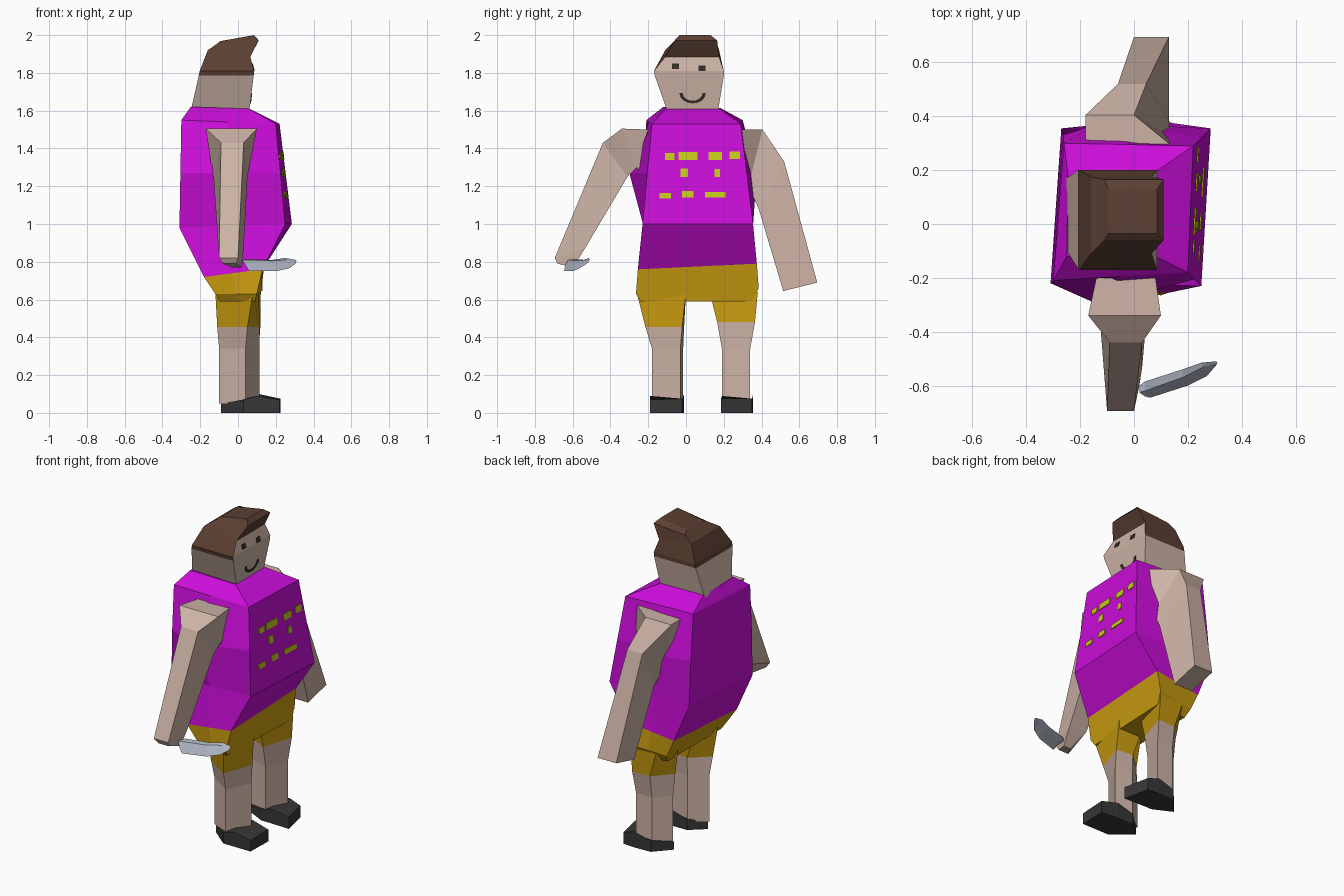
import bpy, bmesh, math
from mathutils import Vector


def mat(name, r, g, b):
    m = bpy.data.materials.new(name)
    m.diffuse_color = (r, g, b, 1)
    return m


MAGENTA = mat("magenta cloth", 0.60, 0.004, 0.70)
GOLD = mat("gold cloth", 0.60, 0.34, 0.005)
SKIN = mat("skin", 0.61, 0.45, 0.38)
HAIR = mat("brown hair", 0.105, 0.05, 0.032)
BLACK = mat("black leather", 0.038, 0.038, 0.038)
STEEL = mat("steel", 0.43, 0.46, 0.55)
YELLOW = mat("yellow print", 0.58, 0.60, 0.01)
DARK = mat("dark face paint", 0.035, 0.025, 0.02)


def loft(name, rings, mats, rule=None):
    """Skin a list of equal-sized rings of 3D points and cap both ends."""
    bm = bmesh.new()
    vs = [[bm.verts.new(p) for p in r] for r in rings]
    n = len(rings[0])
    for a, b in zip(vs, vs[1:]):
        for i in range(n):
            j = (i + 1) % n
            bm.faces.new((a[i], a[j], b[j], b[i]))
    bm.faces.new(vs[0])
    bm.faces.new(vs[-1])
    bmesh.ops.recalc_face_normals(bm, faces=bm.faces)
    if rule:
        for f in bm.faces:
            f.material_index = rule(f.calc_center_median(), f.normal)
    me = bpy.data.meshes.new(name)
    bm.to_mesh(me)
    bm.free()
    for m in mats:
        me.materials.append(m)
    ob = bpy.data.objects.new(name, me)
    bpy.context.collection.objects.link(ob)
    return ob


def flat(z, pts):
    return [(x, y, z) for x, y in pts]


def six(fm, fp, bp, bm_, sp=None, sm=None):
    """Body ring: front corners, +y side, back corners, -y side."""
    mid = lambda a, b: tuple((Vector(a) + Vector(b)) / 2)
    return [fm, fp, sp or mid(fp, bp), bp, bm_, sm or mid(bm_, fm)]


# Shirt
hem = six((.13, -.255, .76), (.14, .375, .79), (-.17, .365, .75), (-.18, -.25, .72))
loft("shirt", [
    hem,
    six((.25, -.23, 1.0), (.285, .355, 1.0), (-.27, .355, .99), (-.31, -.22, .98)),
    six((.225, -.205, 1.27), (.252, .322, 1.27), (-.265, .33, 1.27), (-.305, -.22, 1.27),
        (-.13, .375, 1.27), (-.13, -.30, 1.27)),
    six((.20, -.18, 1.53), (.22, .29, 1.53), (-.26, .30, 1.55), (-.30, -.21, 1.55)),
    six((.06, -.11, 1.61), (.06, .18, 1.61), (-.245, .18, 1.615), (-.25, -.12, 1.62)),
], [MAGENTA])

# Shorts
loft("shorts", [
    hem,
    six((.10, -.265, .63), (.125, .385, .66), (-.12, .36, .64), (-.12, -.24, .63)),
    six((.09, -.24, .59), (.115, .35, .59), (-.10, .33, .59), (-.10, -.21, .59)),
], [GOLD])

# Legs with short trouser legs on top
cloth = lambda c, n: 0 if c.z > .46 else 1
shin = [(-.10, -.09), (.04, -.18), (.115, -.03), (0, -.015)]
loft("leg_right", [
    flat(.64, [(-.12, -.15), (.08, -.262), (.11, 0), (-.06, 0)]),
    flat(.455, [(-.11, -.11), (.05, -.215), (.115, -.02), (0, -.01)]),
    flat(.34, shin), flat(.05, shin)], [GOLD, SKIN], cloth)
shin = [(-.085, .25), (.06, .19), (.11, .34), (0, .34)]
loft("leg_left", [
    flat(.64, [(-.12, .25), (.06, .125), (.12, .38), (-.05, .37)]),
    flat(.48, [(-.10, .25), (.06, .165), (.12, .365), (0, .36)]),
    flat(.34, shin), flat(.05, shin)], [GOLD, SKIN], cloth)


# Shoes: pointed heel, instep, low toe
def shoe(name, pts, tops):
    loft(name, [flat(0, pts), [(x, y, z) for (x, y), z in zip(pts, tops)]], [BLACK])


shoe("shoe_right", [(-.09, -.09), (.03, -.19), (.10, -.19), (.22, -.19), (.225, -.02),
                    (.11, -.01), (0, -.01)], [.05, .07, .09, .07, .075, .10, .07])
shoe("shoe_left", [(-.09, .25), (.03, .19), (.10, .19), (.225, .185), (.19, .35),
                   (.11, .355), (0, .35)], [.05, .07, .09, .075, .075, .10, .07])


# Arms: each ring is (outer y, z, x back, x front) and the same for the inner edge
def arm(name, rows):
    rings = []
    for oy, oz, oa, ob, iy, iz, ia, ib in rows:
        rings.append([(oa, oy, oz), (ob, oy, oz), (ib, iy, iz), (ia, iy, iz)])
    loft(name, rings, [SKIN])


arm("arm_right", [
    (-.20, 1.50, -.14, .08, -.20, 1.22, -.13, .05),
    (-.34, 1.505, -.17, .10, -.26, 1.30, -.14, .06),
    (-.44, 1.43, -.09, .03, -.31, 1.25, -.13, .05),
    (-.695, .82, -.10, .00, -.535, .87, -.09, .03),
    (-.68, .79, -.08, -.01, -.60, .77, -.03, .02)])
arm("arm_left", [
    (.25, 1.50, -.18, .19, .25, 1.20, -.12, .14),
    (.405, 1.50, -.18, .00, .33, 1.20, -.10, .13),
    (.52, 1.33, -.06, .045, .385, 1.08, -.05, .13),
    (.695, .69, .00, .13, .515, .645, .00, .13)])

# Knife blade held in the right hand: spine pair and cutting edge
loft("knife_blade", [
    [(.02, -.60, .805), (.02, -.625, .81), (.04, -.64, .78)],
    [(.04, -.585, .815), (.04, -.62, .81), (.06, -.645, .75)],
    [(.18, -.54, .81), (.18, -.57, .805), (.20, -.60, .75)],
    [(.25, -.515, .82), (.26, -.53, .81), (.27, -.565, .765)],
    [(.305, -.51, .81), (.31, -.515, .805), (.305, -.525, .79)]], [STEEL])


# Head: hair above ear level, except the face on the front
def box_ring(z, x0, x1, y0, y1, zf=None):
    zf = zf or z
    return [(x1, y0, zf), (x1, y1, zf), (x0, y1, z), (x0, y0, z)]


loft("head", [
    box_ring(1.60, -.25, .06, -.10, .17),
    box_ring(1.785, -.208, .083, -.165, .20),
    box_ring(1.81, -.203, .085, -.17, .20),
    box_ring(1.92, -.16, .065, -.11, .175, 1.885),
    box_ring(1.955, -.11, .11, -.06, .165, 1.972),
    box_ring(1.968, -.095, .085, -.035, .13, 2.0),
], [SKIN, HAIR], lambda c, n: 1 if c.z > 1.88 or (c.z > 1.785 and n.x < .7) else 0)


# Thin plates facing forward, tilted by leaning their top edge in x
def plate(name, y0, y1, z0, z1, surface, m, lift=.004):
    front, back = [], []
    for y, z in ((y0, z0), (y1, z0), (y1, z1), (y0, z1)):
        x = surface(y, z)
        front.append((x + lift, y, z))
        back.append((x - .004, y, z))
    return loft(name, [back, front], [m])


def face_x(y, z):
    return .06 + (z - 1.6) * .12 if z < 1.81 else .085 - (z - 1.81) * .27


def chest_x(y, z):
    t = (1.53 - z) / .53
    return (.20 + (y + .18) * .043) * (1 - t) + (.25 + (y + .23) * .06) * t


# Eyes
for i, (y, z) in enumerate([(-.055, 1.835), (.085, 1.825)]):
    plate(f"eye_{i}", y - .018, y + .018, z - .014, z + .014, face_x, DARK)

# Smile, a bent strip of short plates
N = 8
arc = [math.pi * (1 + i / N) for i in range(N + 1)]
for i, (a, b) in enumerate(zip(arc, arc[1:])):
    pts = [(.035 + r * math.cos(t), 1.693 + r * .78 * math.sin(t))
           for r, t in ((.052, a), (.07, a), (.07, b), (.052, b))]
    loft(f"smile_{i}", [[(face_x(y, z) + d, y, z) for y, z in pts] for d in (-.004, .004)], [DARK])

# Abstract broken bands printed on the chest
for i, (y0, y1, z0, z1) in enumerate([
        (-.11, -.06, 1.34, 1.375), (-.04, .06, 1.34, 1.38), (.12, .19, 1.34, 1.38),
        (.23, .285, 1.345, 1.385), (-.03, .01, 1.25, 1.295), (.15, .18, 1.25, 1.29),
        (-.14, -.08, 1.135, 1.165), (-.02, .04, 1.14, 1.175), (.10, .21, 1.14, 1.17)]):
    plate(f"shirt_print_{i}", y0, y1, z0, z1, chest_x, YELLOW)
